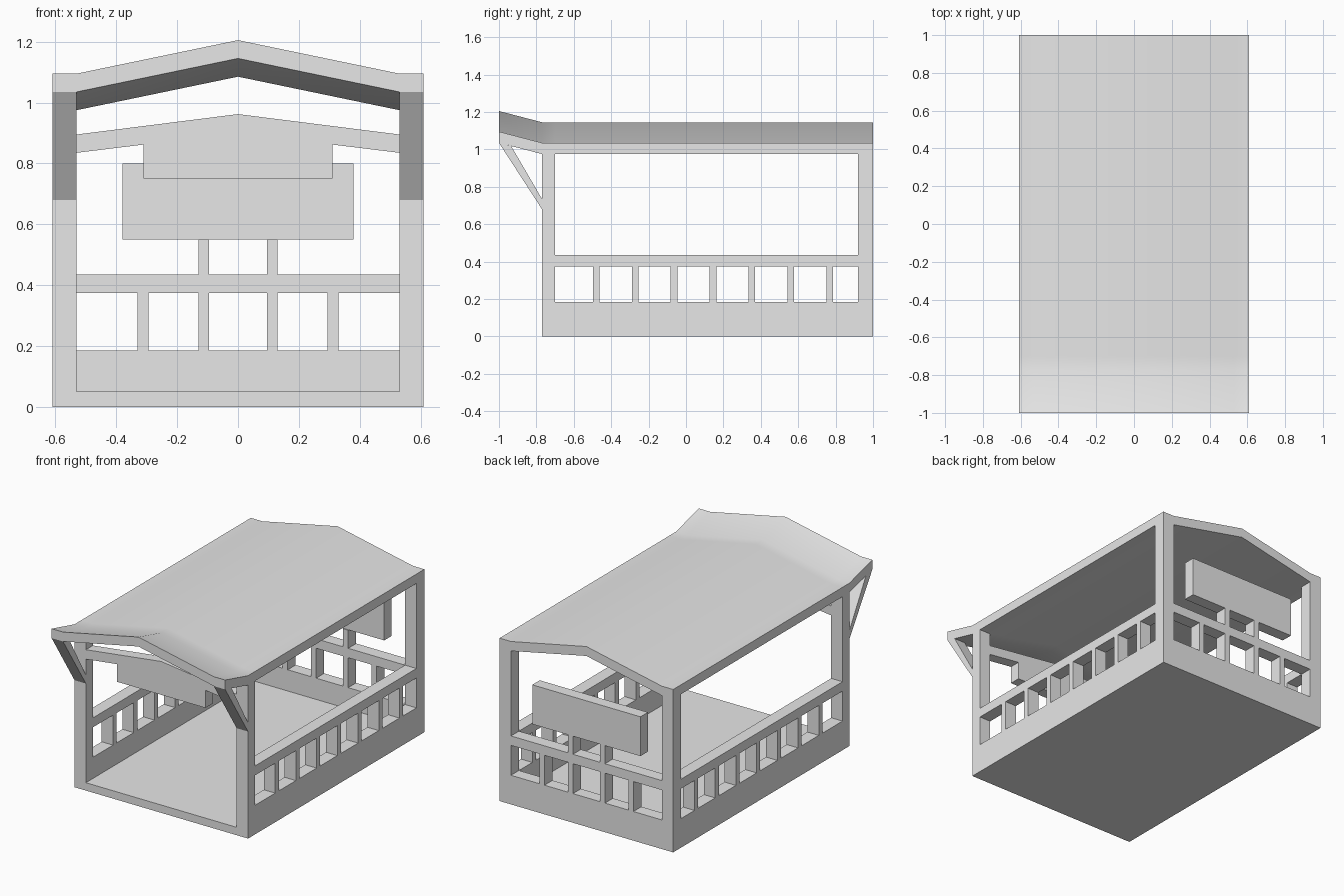
import bpy
import bmesh
from mathutils import Vector

cube = bpy.data.objects.get("Cube")
if cube:
    bpy.data.objects.remove(cube, do_unlink=True)

grey = bpy.data.materials.new("plain grey")
grey.use_nodes = True
grey.diffuse_color = (0.8, 0.8, 0.8, 1)
grey.node_tree.nodes["Principled BSDF"].inputs["Base Color"].default_value = (0.8, 0.8, 0.8, 1)

# Shared dimensions
HALF, INNER = 0.61, 0.53            # outer and inner half width
FRONT, BACK, TIP = -0.77, 1.0, -1.0  # wall ends and canopy tip
POST_F, POST_B = -0.70, 0.92        # inner faces of the corner posts
SILL, RAIL_LOW, RAIL_TOP, EAVE = 0.185, 0.375, 0.435, 0.975
SLAB = 0.06                         # roof thickness and canopy lift


def finish(name, bm, mirror=False):
    bmesh.ops.recalc_face_normals(bm, faces=bm.faces)
    mesh = bpy.data.meshes.new(name)
    bm.to_mesh(mesh)
    bm.free()
    mesh.materials.append(grey)
    obj = bpy.data.objects.new(name, mesh)
    bpy.context.collection.objects.link(obj)
    if mirror:
        obj.modifiers.new("mirror", 'MIRROR').use_axis[0] = True
    return obj


def thicken(bm, offset):
    """Extrude all faces of an open sheet, keeping the sheet as the other cap."""
    sheet = list(bm.faces)
    new = bmesh.ops.extrude_face_region(bm, geom=sheet, use_keep_orig=True)["geom"]
    moved = [v for v in new if isinstance(v, bmesh.types.BMVert)]
    bmesh.ops.translate(bm, verts=moved, vec=offset)


def prism(name, points, place, offset, mirror=False):
    """Extrude an outline; place maps its 2D points into space."""
    bm = bmesh.new()
    bm.faces.new([bm.verts.new(place(*p)) for p in points])
    thicken(bm, Vector(offset))
    return finish(name, bm, mirror)


def sheet(us, vs, place, solid=lambda u, v: True):
    """Grid of faces, leaving a hole wherever solid() is false."""
    bm = bmesh.new()
    for u0, u1 in zip(us, us[1:]):
        for v0, v1 in zip(vs, vs[1:]):
            if solid((u0 + u1) / 2, (v0 + v1) / 2):
                corners = ((u0, v0), (u1, v0), (u1, v1), (u0, v1))
                bm.faces.new([bm.verts.new(place(*c)) for c in corners])
    bmesh.ops.remove_doubles(bm, verts=bm.verts, dist=0.0001)
    return bm


def panel(name, us, zs, place, solid, offset, mirror=False):
    bm = sheet(us, zs, place, solid)
    thicken(bm, Vector(offset))
    return finish(name, bm, mirror)


def box(name, x0, x1, y0, y1, z0, z1):
    outline = [(x0, y0), (x1, y0), (x1, y1), (x0, y1)]
    return prism(name, outline, lambda x, y: (x, y, z0), (0, 0, z1 - z0))


def in_rail(z):
    return z < SILL or RAIL_LOW < z < RAIL_TOP


def breaks(ends, centres, half):
    return sorted(list(ends) + [c + s * half for c in centres for s in (-1, 1)])


# Floor between the walls
box("floor", -INNER, INNER, FRONT, POST_B, 0, 0.05)

# Side walls with corner posts, handrail and balusters
bars = [-0.48 + 0.208 * i for i in range(7)]


def side_solid(y, z):
    post = y < POST_F or y > POST_B
    bar = z < RAIL_LOW and any(abs(y - c) < 0.018 for c in bars)
    return post or bar or in_rail(z)


panel("side_wall", breaks((FRONT, POST_F, POST_B, BACK), bars, 0.018),
      [0, SILL, RAIL_LOW, RAIL_TOP, EAVE], lambda y, z: (INNER, y, z),
      side_solid, (HALF - INNER, 0, 0), mirror=True)

# Back wall with balusters and the two sign supports
SIGN_LOW = 0.55
back_bars = [-0.3125, -0.1125, 0.1125, 0.3125]


def back_solid(x, z):
    bar = any(abs(x - c) < 0.018 for c in back_bars)
    return in_rail(z) or bar and (z < RAIL_LOW or abs(x) < 0.2)


panel("back_wall", breaks((-INNER, INNER), back_bars, 0.018),
      [0, SILL, RAIL_LOW, RAIL_TOP, SIGN_LOW], lambda x, z: (x, POST_B, z),
      back_solid, (0, BACK - POST_B, 0))

box("back_sign", -0.38, 0.38, 0.925, BACK, SIGN_LOW, 0.80)

# Gabled front beam with its hanging board
half_beam = [(0.31, 0.75), (0.31, 0.862), (INNER, 0.835), (INNER, 0.895)]
beam = half_beam + [(0, 0.962)] + [(-x, z) for x, z in reversed(half_beam)]
prism("front_beam", beam, lambda x, z: (x, FRONT, z), (0, POST_F - FRONT, 0))

# Diagonal canopy braces
brace = [(TIP, 1.035), (FRONT, 0.68), (FRONT, 0.735), (-0.935, 1.018)]
prism("canopy_brace", brace, lambda y, z: (INNER, y, z), (HALF - INNER, 0, 0), mirror=True)


# Gabled roof whose front end tilts up into a canopy
def roof_point(x, y):
    rise = 0.11 * (1 - min(abs(x) / INNER, 1))
    lift = SLAB * max(0, (FRONT - y) / (FRONT - TIP))
    return x, y, EAVE + SLAB + rise + lift


bm = sheet([-HALF, -INNER, 0, INNER, HALF], [TIP, FRONT, POST_F, POST_B, BACK], roof_point)
thicken(bm, Vector((0, 0, -SLAB)))
roof = finish("roof", bm)
bpy.ops.object.select_all(action='DESELECT')
roof.select_set(True)
bpy.context.view_layer.objects.active = roof
bpy.ops.object.shade_smooth_by_angle()
